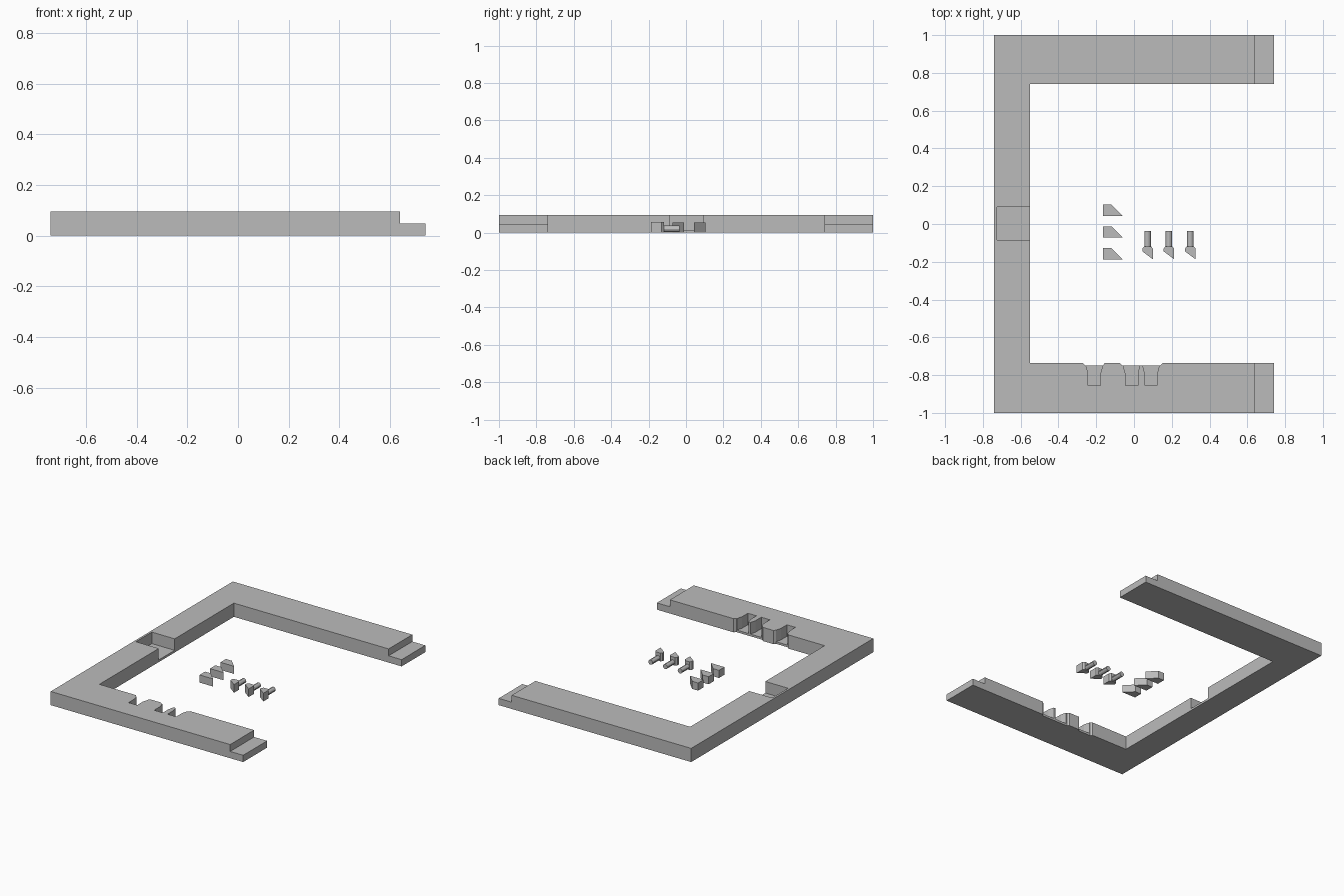
import bpy
import bmesh
from math import pi

old = bpy.data.objects.get("Cube")
if old:
    bpy.data.objects.remove(old, do_unlink=True)

grey = bpy.data.materials.new("plain grey")
grey.use_nodes = True
grey.diffuse_color = (0.5, 0.5, 0.5, 1)
grey.node_tree.nodes["Principled BSDF"].inputs["Base Color"].default_value = (0.5, 0.5, 0.5, 1)


def prism(name, outline, low, high):
    """Extrude a plan outline between two heights."""
    bm = bmesh.new()
    base = bm.faces.new([bm.verts.new((x, y, low)) for x, y in outline])
    top = bmesh.ops.extrude_face_region(bm, geom=[base])["geom"]
    for v in top:
        if isinstance(v, bmesh.types.BMVert):
            v.co.z = high
    bmesh.ops.recalc_face_normals(bm, faces=bm.faces)
    mesh = bpy.data.meshes.new(name)
    bm.to_mesh(mesh)
    bm.free()
    mesh.materials.append(grey)
    obj = bpy.data.objects.new(name, mesh)
    bpy.context.collection.objects.link(obj)
    return obj


def rect(x0, x1, y0, y1):
    return [(x0, y0), (x1, y0), (x1, y1), (x0, y1)]


def cut(target, outline, low, high):
    """Subtract a prism from the target and discard the cutter."""
    cutter = prism("cutter", outline, low, high)
    cutter.hide_render = True
    mod = target.modifiers.new("cut", "BOOLEAN")
    mod.operation = "DIFFERENCE"
    mod.solver = "EXACT"
    mod.object = cutter
    bpy.context.view_layer.objects.active = target
    bpy.ops.object.modifier_apply(modifier=mod.name)
    bpy.data.objects.remove(cutter, do_unlink=True)


# Three-sided frame, with two chamfered recesses in the front beam
W, H, IN, INNER = 0.74, 0.095, -0.55, -0.737
RECESS, FLOOR = -0.75, 0.015
outline = [(-W, -1), (W, -1), (W, INNER)]
for right, left in ((0.15, -0.075), (-0.155, -0.27)):
    outline += [(right, INNER), (right - 0.012, RECESS),
                (left + 0.012, RECESS), (left, INNER)]
outline += [(IN, INNER), (IN, 0.74), (W, 0.74), (W, 1), (-W, 1)]
frame = prism("frame", outline, 0, H)

# Half-lap steps at both open ends
for y0, y1 in ((-1.1, -0.6), (0.6, 1.1)):
    cut(frame, rect(0.64, 0.9, y0, y1), 0.047, 0.2)

# Square pocket in the side beam
cut(frame, rect(-0.725, -0.5, -0.085, 0.09), FLOOR, 0.2)

# Flared slots behind the recesses
for x in (-0.21, -0.013, 0.09):
    slot = [(x - 0.033, -0.855), (x + 0.033, -0.855), (x + 0.033, -0.79),
            (x + 0.044, RECESS), (x + 0.044, -0.7),
            (x - 0.044, -0.7), (x - 0.044, RECESS), (x - 0.033, -0.79)]
    cut(frame, slot, FLOOR, 0.2)

# Loose wedges and latch pins
for i in range(3):
    y = 0.043 - 0.115 * i
    prism(f"wedge_{i + 1}", [(-0.165, y), (-0.06, y), (-0.12, y + 0.06),
                             (-0.165, y + 0.06)], 0, 0.053)

    x = 0.072 + 0.113 * i
    prism(f"pin_head_{i + 1}", [(x + 0.028, -0.187), (x + 0.028, -0.13),
                                (x + 0.018, -0.118), (x - 0.018, -0.118),
                                (x - 0.028, -0.13), (x - 0.028, -0.145)], 0, 0.057)
    bpy.ops.mesh.primitive_cylinder_add(vertices=12, radius=0.017, depth=0.085,
                                        location=(x, -0.0785, 0.02),
                                        rotation=(pi / 2, 0, 0))
    shaft = bpy.context.object
    shaft.name = f"pin_shaft_{i + 1}"
    shaft.data.materials.append(grey)
    bpy.ops.object.shade_smooth_by_angle()
